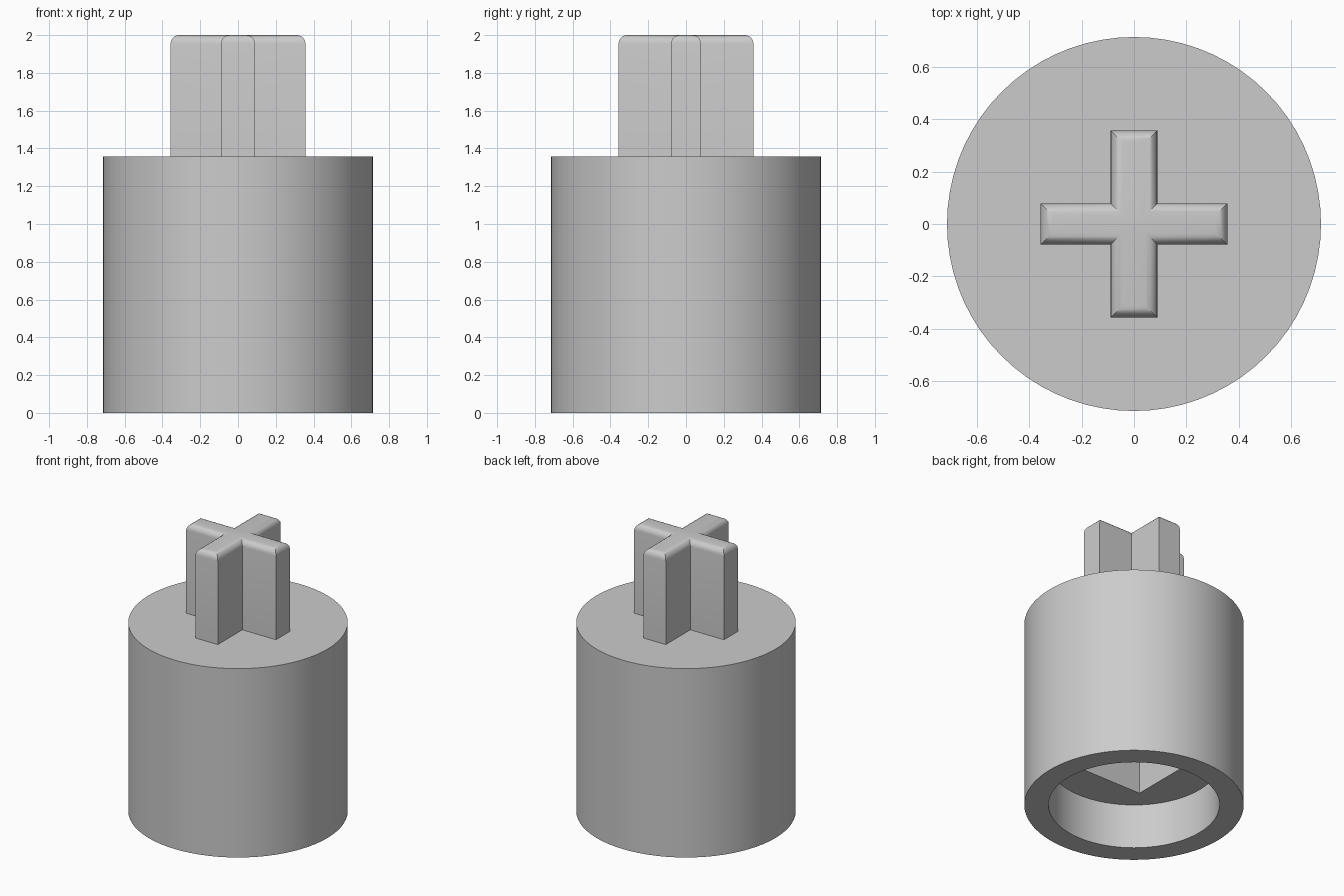
import bpy, bmesh, math

cube = bpy.data.objects.get("Cube")
if cube:
    bpy.data.objects.remove(cube, do_unlink=True)

UNIT = 2 / 28  # whole model is 28 units tall
RADIUS, BODY_H = 10 * UNIT, 19 * UNIT

grey = bpy.data.materials.new("plain grey")
grey.use_nodes = True
COLOUR = (0.6, 0.6, 0.6, 1)
grey.diffuse_color = COLOUR
grey.node_tree.nodes["Principled BSDF"].inputs["Base Color"].default_value = COLOUR


def activate(obj):
    bpy.ops.object.select_all(action='DESELECT')
    obj.select_set(True)
    bpy.context.view_layer.objects.active = obj


def cylinder(name, radius, z0, z1):
    bpy.ops.mesh.primitive_cylinder_add(vertices=72, radius=radius, depth=z1 - z0,
                                        location=(0, 0, (z0 + z1) / 2))
    obj = bpy.context.object
    obj.name = name
    return obj


def box(name, half, z0, z1):
    bpy.ops.mesh.primitive_cube_add(size=1, location=(0, 0, (z0 + z1) / 2))
    obj = bpy.context.object
    obj.name = name
    obj.scale = (2 * half, 2 * half, z1 - z0)
    return obj


def cut(target, cutter):
    cutter.hide_render = True
    activate(target)
    mod = target.modifiers.new("cut", 'BOOLEAN')
    mod.operation, mod.solver, mod.object = 'DIFFERENCE', 'EXACT', cutter
    bpy.ops.object.modifier_apply(modifier=mod.name)
    bpy.data.objects.remove(cutter, do_unlink=True)


def finish(obj):
    obj.data.materials.clear()
    obj.data.materials.append(grey)
    activate(obj)
    bpy.ops.object.shade_smooth_by_angle(angle=math.radians(30))


# Body: cylinder with a round recess below and a square socket above it
body = cylinder("body", RADIUS, 0, BODY_H)
cut(body, cylinder("recess_cutter", 7.8 * UNIT, -0.2, 4.5 * UNIT))
cut(body, box("socket_cutter", 4 * UNIT, -0.1, 14.5 * UNIT))
finish(body)

# Stem: cross outline raised from the body, with its top rim rounded
L, A, B = 5 * UNIT, 1.25 * UNIT, 1.1 * UNIT
quarter = [(L, B), (A, B), (A, L)]
outline = []
for sx, sy in ((1, 1), (-1, 1), (-1, -1), (1, -1)):
    pts = [(sx * x, sy * y) for x, y in quarter]
    outline += pts if sx * sy > 0 else pts[::-1]

bm = bmesh.new()
base = bm.faces.new([bm.verts.new((x, y, BODY_H)) for x, y in outline])
raised = bmesh.ops.extrude_face_region(bm, geom=[base], use_keep_orig=True)["geom"]
top_verts = [v for v in raised if isinstance(v, bmesh.types.BMVert)]
bmesh.ops.translate(bm, verts=top_verts, vec=(0, 0, 9 * UNIT))
bmesh.ops.recalc_face_normals(bm, faces=bm.faces)
rim = [e for e in bm.edges if all(v in top_verts for v in e.verts)]
bmesh.ops.bevel(bm, geom=rim, offset=0.045, segments=5, profile=0.5,
                affect='EDGES', clamp_overlap=True)
bmesh.ops.recalc_face_normals(bm, faces=bm.faces)
mesh = bpy.data.meshes.new("cross_stem")
bm.to_mesh(mesh)
bm.free()
stem = bpy.data.objects.new("cross_stem", mesh)
bpy.context.collection.objects.link(stem)
finish(stem)
